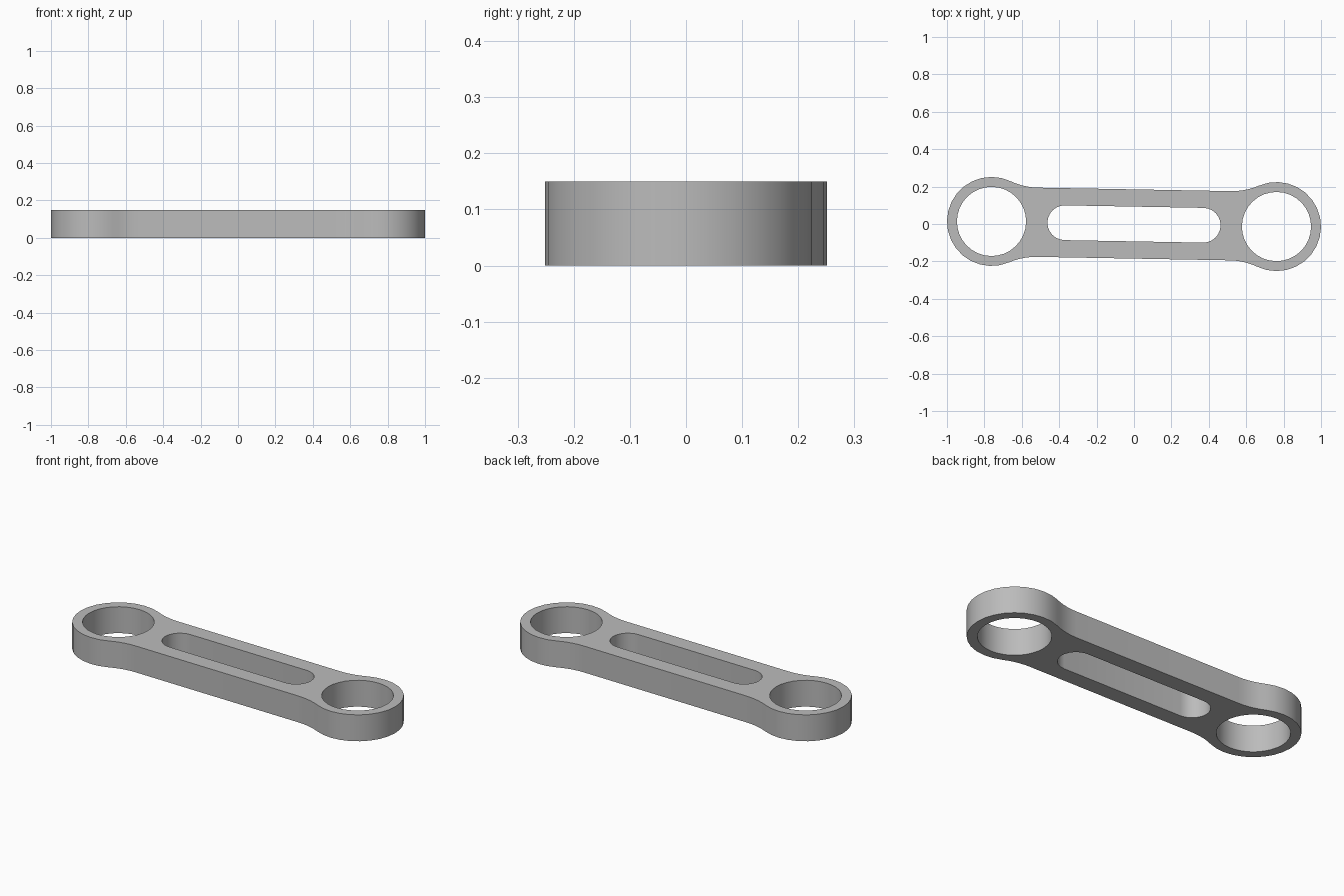
import bpy, bmesh
from math import pi, sin, cos, atan2, sqrt
from mathutils import Matrix

cube = bpy.data.objects.get("Cube")
if cube:
    bpy.data.objects.remove(cube)

HEIGHT = 0.15
EYE_X, EYE_R, BORE_R = 0.762, 0.238, 0.185   # ring ends
BAR_HALF, FILLET = 0.185, 0.36               # connecting bar
SLOT_X, SLOT_R = 0.37, 0.093                 # central slot
TILT = -0.018                                # slight turn in plan


def arc(cx, cy, r, a0, a1, steps):
    angles = [a0 + (a1 - a0) * i / steps for i in range(steps + 1)]
    return [(cx + r * cos(a), cy + r * sin(a)) for a in angles]


def outline():
    # one quarter: eye arc, then the concave fillet into the bar
    dx = sqrt((EYE_R + FILLET) ** 2 - (BAR_HALF + FILLET) ** 2)
    turn = atan2(BAR_HALF + FILLET, -dx)
    quarter = arc(EYE_X, 0, EYE_R, 0, turn, 9)
    quarter += arc(EYE_X - dx, BAR_HALF + FILLET, FILLET, turn - pi, -pi / 2, 5)[1:]
    half = quarter + [(-x, y) for x, y in reversed(quarter)]
    return half + [(x, -y) for x, y in reversed(half[1:-1])]


def add_loop(bm, points):
    verts = [bm.verts.new((x, y, 0)) for x, y in points]
    for a, b in zip(verts, verts[1:] + verts[:1]):
        bm.edges.new((a, b))


bm = bmesh.new()
add_loop(bm, outline())
# round bores and slot
for side in (-1, 1):
    add_loop(bm, arc(side * EYE_X, 0, BORE_R, 0, 2 * pi, 32)[:-1])
add_loop(bm, arc(SLOT_X, 0, SLOT_R, -pi / 2, pi / 2, 12)
         + arc(-SLOT_X, 0, SLOT_R, pi / 2, 3 * pi / 2, 12))

# fill the plan and raise it to full thickness
bmesh.ops.triangle_fill(bm, edges=bm.edges[:], use_beauty=True, normal=(0, 0, 1))
raised = bmesh.ops.extrude_face_region(bm, geom=bm.faces[:], use_keep_orig=True)
top = [g for g in raised["geom"] if isinstance(g, bmesh.types.BMVert)]
bmesh.ops.translate(bm, verts=top, vec=(0, 0, HEIGHT))
bmesh.ops.recalc_face_normals(bm, faces=bm.faces[:])
bm.transform(Matrix.Rotation(TILT, 4, "Z"))

mesh = bpy.data.meshes.new("link_arm")
bm.to_mesh(mesh)
bm.free()
link = bpy.data.objects.new("link_arm", mesh)
bpy.context.collection.objects.link(link)

grey = bpy.data.materials.new("plain_grey")
grey.use_nodes = True
colour = (0.5, 0.5, 0.5, 1)
grey.diffuse_color = colour
grey.node_tree.nodes["Principled BSDF"].inputs["Base Color"].default_value = colour
mesh.materials.append(grey)

bpy.context.view_layer.objects.active = link
link.select_set(True)
bpy.ops.object.shade_smooth_by_angle(angle=pi / 6)
